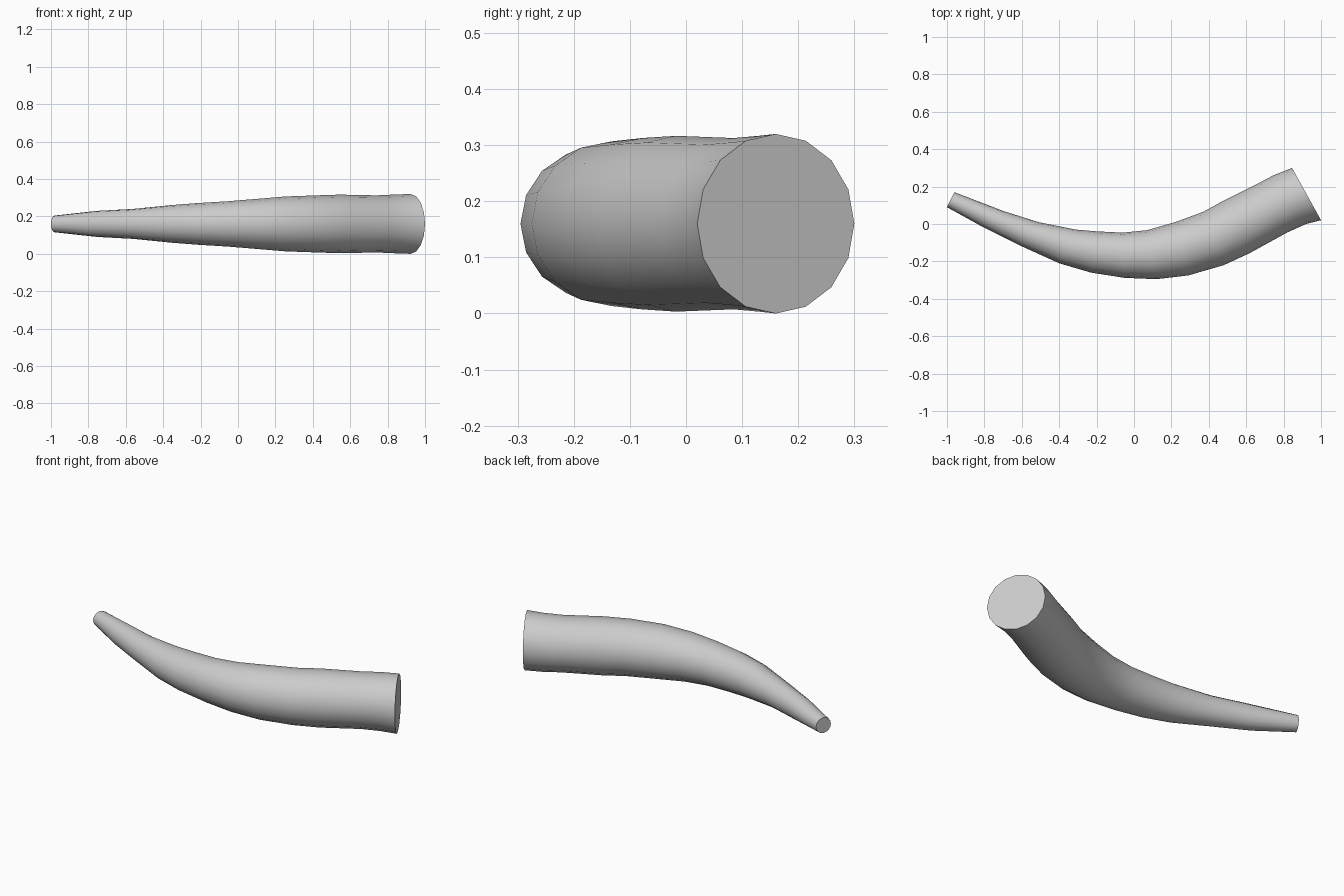
import bpy, bmesh, math
from mathutils import Vector

cube = bpy.data.objects.get("Cube")
if cube:
    bpy.data.objects.remove(cube, do_unlink=True)

SIDES = 16
MID_Z = 0.16

# Outer and inner bend points of each ring, from tip to base
rings = [
    ((-1.0, 0.09), (-0.96, 0.17)),
    ((-0.81, -0.015), (-0.70, 0.07)),
    ((-0.61, -0.115), (-0.51, 0.01)),
    ((-0.40, -0.21), (-0.31, -0.03)),
    ((-0.23, -0.26), (-0.19, -0.04)),
    ((-0.05, -0.288), (-0.06, -0.046)),
    ((0.12, -0.295), (0.07, -0.033)),
    ((0.29, -0.275), (0.22, 0.01)),
    ((0.48, -0.22), (0.37, 0.065)),
    ((0.62, -0.155), (0.47, 0.12)),
    ((0.82, -0.045), (0.66, 0.215)),
    ((0.92, 0.0), (0.745, 0.26)),
    ((1.0, 0.02), (0.845, 0.30)),
]

# Curved tapering horn, skinned ring to ring and capped at both ends
bm = bmesh.new()
loops = []
for outer, inner in rings:
    a, b = Vector((*outer, MID_Z)), Vector((*inner, MID_Z))
    centre, side = (a + b) / 2, (a - b) / 2
    up = Vector((0, 0, min(side.length, 0.16)))
    angles = [math.tau * i / SIDES for i in range(SIDES)]
    loops.append([bm.verts.new(centre + side * math.cos(t) + up * math.sin(t)) for t in angles])
for low, high in zip(loops, loops[1:]):
    for i in range(SIDES):
        j = (i + 1) % SIDES
        bm.faces.new((low[i], low[j], high[j], high[i]))
bm.faces.new(loops[0])
bm.faces.new(loops[-1])
bmesh.ops.recalc_face_normals(bm, faces=bm.faces)

mesh = bpy.data.meshes.new("horn")
bm.to_mesh(mesh)
bm.free()
horn = bpy.data.objects.new("horn", mesh)
bpy.context.collection.objects.link(horn)

# Plain grey finish
grey = bpy.data.materials.new("light grey")
grey.use_nodes = True
grey.diffuse_color = (0.6, 0.6, 0.6, 1)
grey.node_tree.nodes["Principled BSDF"].inputs["Base Color"].default_value = (0.6, 0.6, 0.6, 1)
mesh.materials.append(grey)

# Smooth sides with crisp end rims
bpy.ops.object.select_all(action="DESELECT")
horn.select_set(True)
bpy.context.view_layer.objects.active = horn
bpy.ops.object.shade_smooth_by_angle(angle=math.radians(40))
